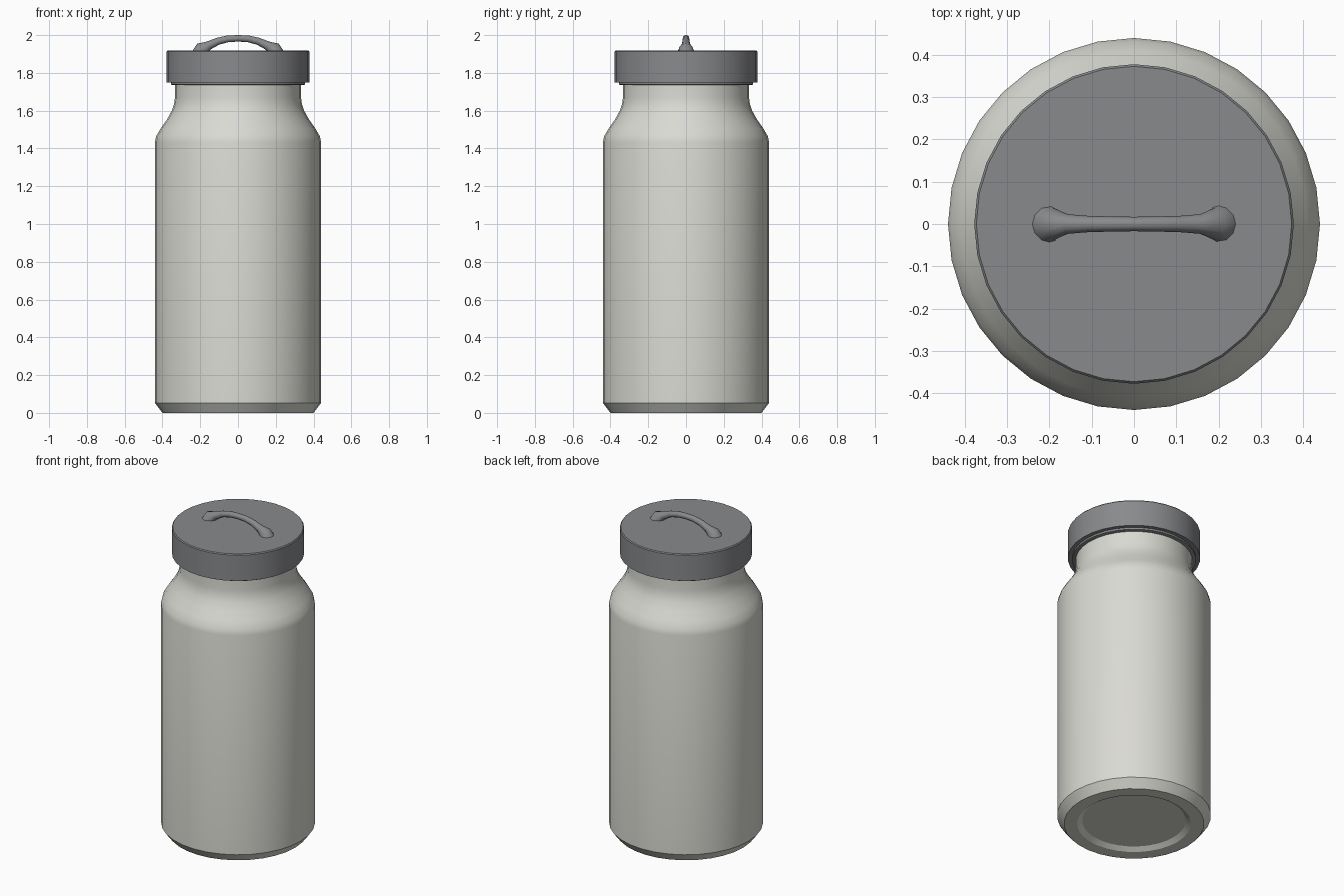
import bpy, math
from mathutils import Vector

if "Cube" in bpy.data.objects:
    bpy.data.objects.remove(bpy.data.objects["Cube"])

SIDES = 32


def material(name, rgb):
    m = bpy.data.materials.new(name)
    m.diffuse_color = (*rgb, 1)
    m.use_nodes = True
    m.node_tree.nodes["Principled BSDF"].inputs["Base Color"].default_value = m.diffuse_color
    return m


cream = material("warm_white", (0.70, 0.70, 0.65))
grey = material("mid_grey", (0.25, 0.255, 0.265))


def skin(name, rings, mat, angle):
    """Bridge equal-sized rings of points and cap both ends."""
    n = len(rings[0])
    verts = [p for r in rings for p in r]
    faces = [(i * n + j, i * n + (j + 1) % n, (i + 1) * n + (j + 1) % n, (i + 1) * n + j)
             for i in range(len(rings) - 1) for j in range(n)]
    faces += [tuple(reversed(range(n))), tuple(range(len(verts) - n, len(verts)))]
    me = bpy.data.meshes.new(name)
    me.from_pydata(verts, [], faces)
    me.materials.append(mat)
    ob = bpy.data.objects.new(name, me)
    bpy.context.collection.objects.link(ob)
    bpy.ops.object.select_all(action='DESELECT')
    ob.select_set(True)
    bpy.context.view_layer.objects.active = ob
    bpy.ops.object.shade_smooth_by_angle(angle=math.radians(angle))
    return ob


def lathe(name, profile, mat):
    rings = [[(r * math.cos(2 * math.pi * j / SIDES), r * math.sin(2 * math.pi * j / SIDES), z)
              for j in range(SIDES)] for r, z in profile]
    return skin(name, rings, mat, 30)


# Jar body: recessed base, chamfered foot, straight wall, curved shoulder, neck
lathe("jar_body", [
    (0.296, 0.02), (0.325, 0.0), (0.40, 0.0), (0.415, 0.02), (0.44, 0.053), (0.44, 1.434),
    (0.433, 1.465), (0.41, 1.505), (0.375, 1.555), (0.35, 1.60), (0.338, 1.635),
    (0.334, 1.67), (0.334, 1.76)], cream)

# Lid with a slightly eased top edge, and the seal ring below it
lathe("lid", [(0.378, 1.75), (0.378, 1.912), (0.373, 1.918)], grey)
lathe("seal_ring", [(0.345, 1.735), (0.354, 1.738), (0.354, 1.752)], grey)

# Carry handle: arched tube with flared feet, half path mirrored
half = [(-0.200, 1.910, 0.046), (-0.192, 1.925, 0.038), (-0.155, 1.945, 0.023),
        (-0.105, 1.968, 0.019), (-0.055, 1.980, 0.018)]
path = half + [(0, 1.983, 0.017)] + [(-x, z, r) for x, z, r in reversed(half)]
rings = []
for i, (x, z, r) in enumerate(path):
    if i in (0, len(path) - 1):
        t = Vector((0, 0, 1 if i == 0 else -1))
    else:
        a, b = path[i - 1], path[i + 1]
        t = Vector((b[0] - a[0], 0, b[1] - a[1])).normalized()
    nrm = Vector((-t.z, 0, t.x))
    rings.append([Vector((x, 0, z)) + r * (math.cos(k) * nrm + Vector((0, math.sin(k), 0)))
                  for k in (2 * math.pi * j / 12 for j in range(12))])
handle = skin("lid_handle", rings, grey, 60)
handle.data.flip_normals() if handle.data.polygons[0].normal.dot(
    handle.data.polygons[0].center - Vector((-0.2, 0, 1.92))) < 0 else None
